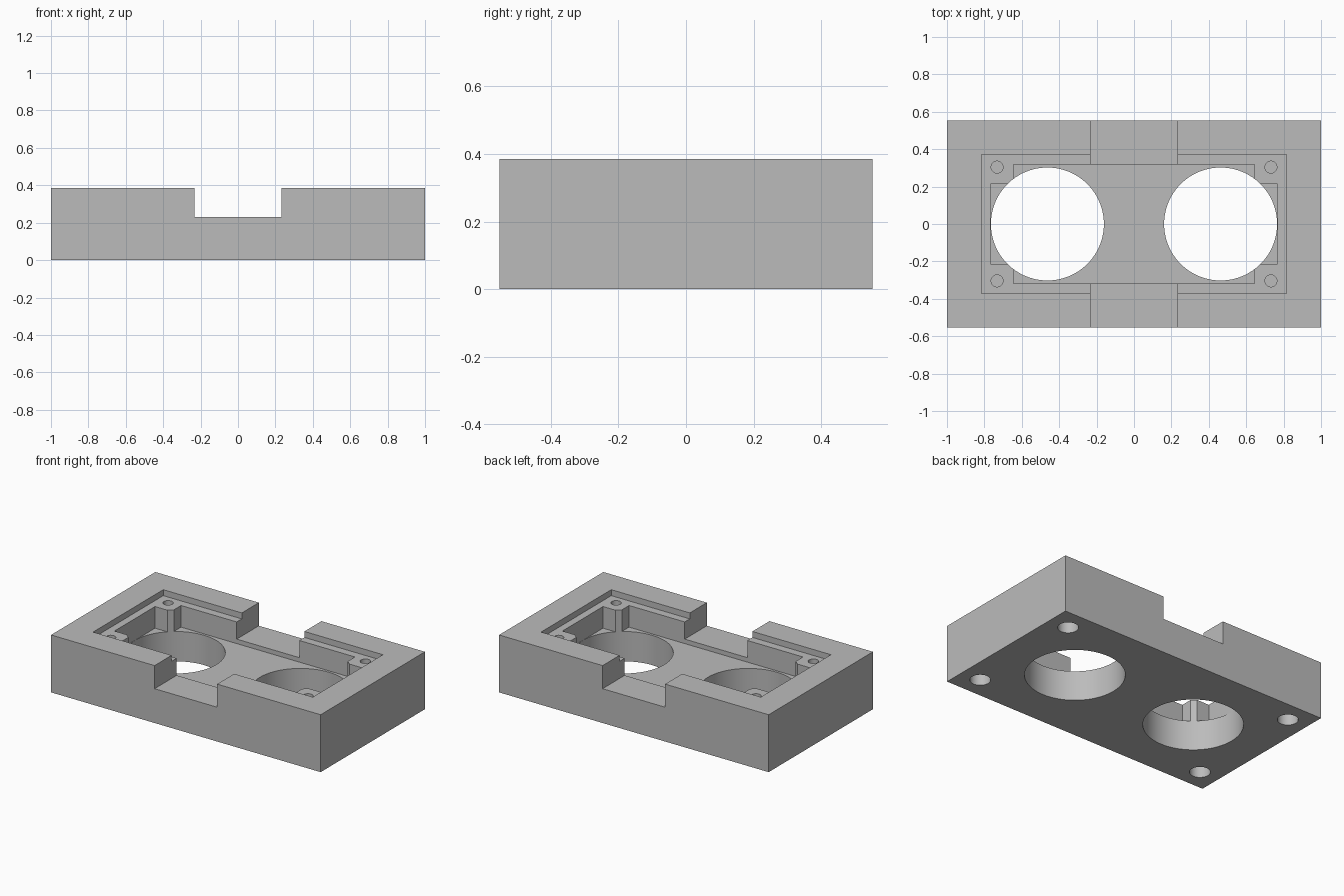
import bpy, bmesh
from math import cos, sin, tau, radians

cube = bpy.data.objects.get("Cube")
if cube:
    bpy.data.objects.remove(cube, do_unlink=True)

grey = bpy.data.materials.new("plain grey")
grey.use_nodes = True
colour = (0.5, 0.5, 0.5, 1)
grey.diffuse_color = colour
grey.node_tree.nodes["Principled BSDF"].inputs["Base Color"].default_value = colour


def prism(name, outline, bottom, top):
    """Upright solid with the given outline."""
    bm = bmesh.new()
    face = bm.faces.new([bm.verts.new((x, y, bottom)) for x, y in outline])
    side = bmesh.ops.extrude_face_region(bm, geom=[face])
    verts = [g for g in side["geom"] if isinstance(g, bmesh.types.BMVert)]
    bmesh.ops.translate(bm, verts=verts, vec=(0, 0, top - bottom))
    bmesh.ops.recalc_face_normals(bm, faces=bm.faces)
    mesh = bpy.data.meshes.new(name)
    bm.to_mesh(mesh)
    bm.free()
    mesh.materials.append(grey)
    obj = bpy.data.objects.new(name, mesh)
    bpy.context.collection.objects.link(obj)
    return obj


def rectangle(x, y):
    return [(-x, -y), (x, -y), (x, y), (-x, y)]


def circle(cx, cy, r, sides):
    return [(cx + r * cos(tau * i / sides), cy + r * sin(tau * i / sides)) for i in range(sides)]


HEIGHT, SHELF, NOTCH, FLOOR = 0.385, 0.345, 0.23, 0.2
ABOVE, BELOW = HEIGHT + 0.1, -0.1

body = prism("housing_body", rectangle(1, 0.5525), 0, HEIGHT)

# Recesses: rim shelf, cable notch, and pocket that leaves four corner posts
a, b, c, d = 0.766, 0.645, 0.215, 0.318
pocket = [(-a, -c), (-b, -c), (-b, -d), (b, -d), (b, -c), (a, -c),
          (a, c), (b, c), (b, d), (-b, d), (-b, c), (-a, c)]
cutters = [
    prism("shelf_cutter", rectangle(0.815, 0.372), SHELF, ABOVE),
    prism("notch_cutter", rectangle(0.232, 0.7), NOTCH, ABOVE),
    prism("pocket_cutter", pocket, FLOOR, ABOVE),
]

# Large through holes, screw holes in the posts, and sockets underneath
for sx in (-1, 1):
    cutters.append(prism("large_hole_cutter", circle(sx * 0.463, 0, 0.302, 96), BELOW, ABOVE))
    for sy in (-1, 1):
        cutters.append(prism("screw_hole_cutter", circle(sx * 0.732, sy * 0.304, 0.032, 32), FLOOR, ABOVE))
        cutters.append(prism("foot_socket_cutter", circle(sx * 0.86, sy * 0.41, 0.063, 40), BELOW, 0.19))

bpy.context.view_layer.objects.active = body
for cutter in cutters:
    mod = body.modifiers.new("cut", "BOOLEAN")
    mod.operation = "DIFFERENCE"
    mod.solver = "EXACT"
    mod.object = cutter
    bpy.ops.object.modifier_apply(modifier=mod.name)
for cutter in cutters:
    bpy.data.objects.remove(cutter, do_unlink=True)

bpy.ops.object.select_all(action="DESELECT")
body.select_set(True)
bpy.ops.object.shade_smooth_by_angle(angle=radians(30))
